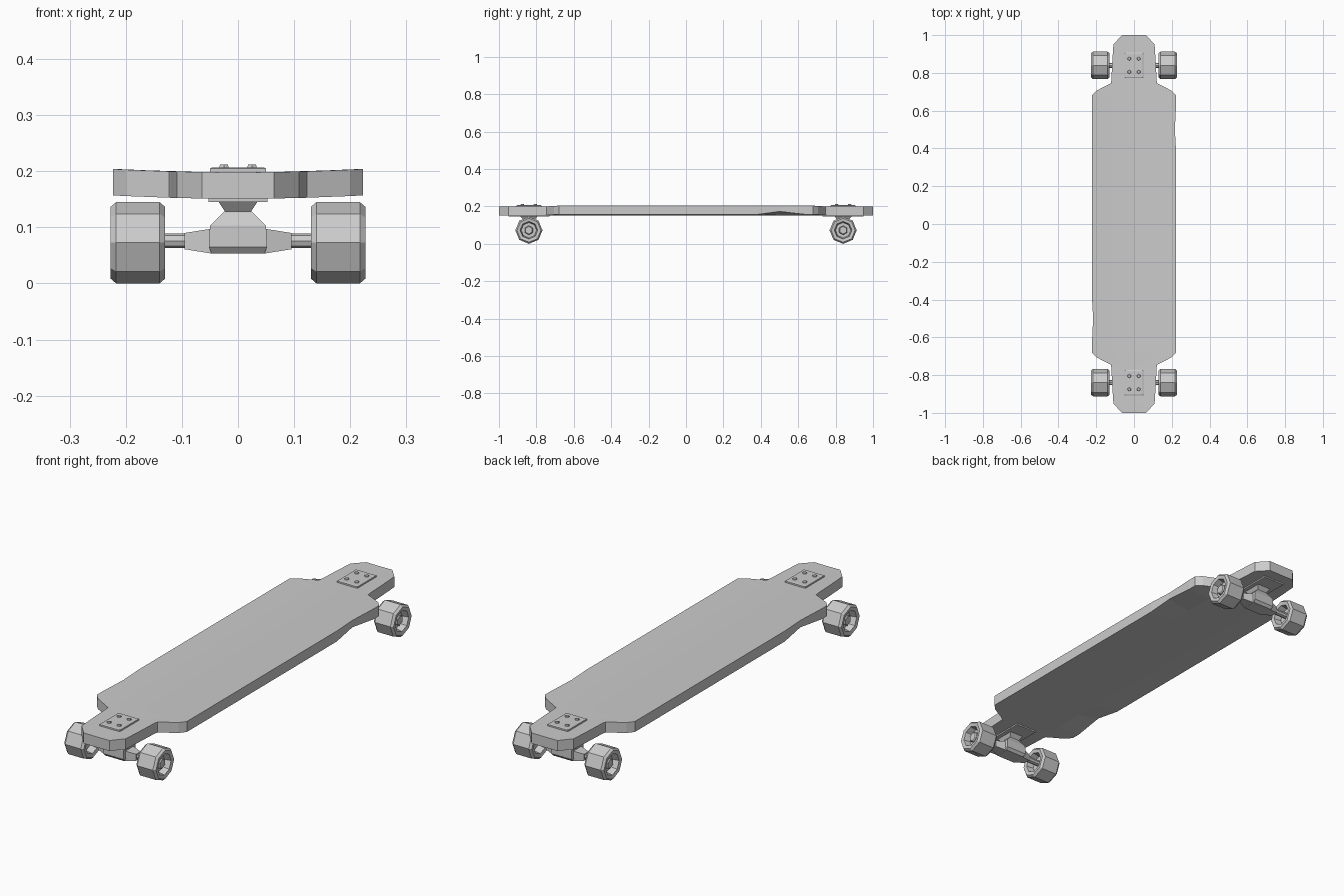
import bpy, bmesh, math
from mathutils import Matrix, Vector

cube = bpy.data.objects.get("Cube")
if cube:
    bpy.data.objects.remove(cube)

grey = bpy.data.materials.new("plain grey")
grey.use_nodes = True
colour = (0.6, 0.6, 0.6, 1)
grey.diffuse_color = colour
grey.node_tree.nodes["Principled BSDF"].inputs["Base Color"].default_value = colour


def finish(name, bm):
    bmesh.ops.recalc_face_normals(bm, faces=bm.faces)
    mesh = bpy.data.meshes.new(name)
    bm.to_mesh(mesh)
    bm.free()
    mesh.materials.append(grey)
    obj = bpy.data.objects.new(name, mesh)
    bpy.context.collection.objects.link(obj)
    return obj


def loft(name, rings, closed=False):
    """Skin equal-length rings of points; cap the ends unless closed."""
    bm = bmesh.new()
    loops = [[bm.verts.new(p) for p in ring] for ring in rings]
    n = len(loops[0])
    pairs = list(zip(loops, loops[1:]))
    if closed:
        pairs.append((loops[-1], loops[0]))
    else:
        bm.faces.new(loops[0])
        bm.faces.new(loops[-1])
    for a, b in pairs:
        for i in range(n):
            j = (i + 1) % n
            bm.faces.new((a[i], a[j], b[j], b[i]))
    return finish(name, bm)


def turned(name, profile, centre, sides=8, closed=False):
    """Revolve (x, radius) pairs round an axle along x."""
    c = Vector(centre)
    rings = []
    for x, r in profile:
        angles = [2 * math.pi * i / sides for i in range(sides)]
        rings.append([c + Vector((x, r * math.sin(a), r * math.cos(a))) for a in angles])
    return loft(name, rings, closed)


def stacked(name, levels, y):
    """Rectangular column from (z, half x, half y) levels."""
    return loft(name, [[(-a, y - b, z), (a, y - b, z), (a, y + b, z), (-a, y + b, z)]
                       for z, a, b in levels])


def deck():
    # half widths along one half, mirrored for the other
    half = [(1, .064), (.95, .109), (.86, .115), (.76, .12), (.745, .123),
            (.705, .2), (.68, .223), (.64, .223), (.5, .223), (.38, .223)]
    rows = [(-y, w) for y, w in half] + half[::-1]
    steps = (-1, -.5, 0, .5, 1)
    rings = []
    for y, w in rows:
        ring = []
        for base, order in ((.204, steps), (.157, steps[::-1])):
            for f in order:
                x = f * w
                z = base - .006 * (1 - (x / .223) ** 2)
                # worn chip on two opposite lower edges
                if abs(y) == .5 and f * y == abs(y):
                    x *= .97
                    z += .016 if base < .2 else 0
                ring.append((x, y, z))
        rings.append(ring)
    return loft("deck", rings)


deck()

R, AXLE = .0726, .0726
WHEEL = [(.13, .064), (.14, R), (.217, R), (.227, .064), (.224, .047),
         (.195, .041), (.162, .041), (.133, .047)]

for end, sign in (("front", -1), ("rear", 1)):
    y = .84 * sign
    # mounting plates above and below the deck
    stacked(end + "_top_plate", [(.195, .05, .067), (.205, .05, .067), (.207, .046, .063)], y)
    stacked(end + "_base_plate", [(.157, .053, .11), (.145, .053, .11)], y)
    for i, (bx, by) in enumerate(((-1, -1), (1, -1), (1, 1), (-1, 1))):
        bm = bmesh.new()
        bmesh.ops.create_cone(bm, cap_ends=True, segments=6, radius1=.012, radius2=.008, depth=.012,
                              matrix=Matrix.Translation((bx * .025, y + by * .035, .206)))
        finish(f"{end}_bolt_{i + 1}", bm)

    # truck pivot and body
    stacked(end + "_pivot", [(.146, .035, .045), (.128, .023, .03), (.12, .023, .03)], y)
    stacked(end + "_truck_body", [(.13, .023, .028), (.103, .05, .042),
                                  (.065, .052, .042), (.053, .047, .032)], y)

    for side, s in (("right", -1), ("left", 1)):
        tag = f"{end}_{side}"
        c = (0, y, AXLE)
        # tapered hanger arm, axle, wheel, hub and nut
        loft(tag + "_hanger", [[(s * x, y - b, lo), (s * x, y + b, lo),
                                (s * x, y + b, hi), (s * x, y - b, hi)]
                               for x, b, lo, hi in ((.045, .03, .053, .098), (.095, .016, .061, .09))])
        turned(tag + "_axle", [(s * .09, .013), (s * .205, .013)], (0, y, .076))
        turned(tag + "_wheel", [(s * x, r) for x, r in WHEEL], c, closed=True)
        turned(tag + "_hub", [(s * .165, .043), (s * .195, .043)], c)
        turned(tag + "_nut", [(s * .19, .025), (s * .21, .025), (s * .214, .02)], c, 6)
